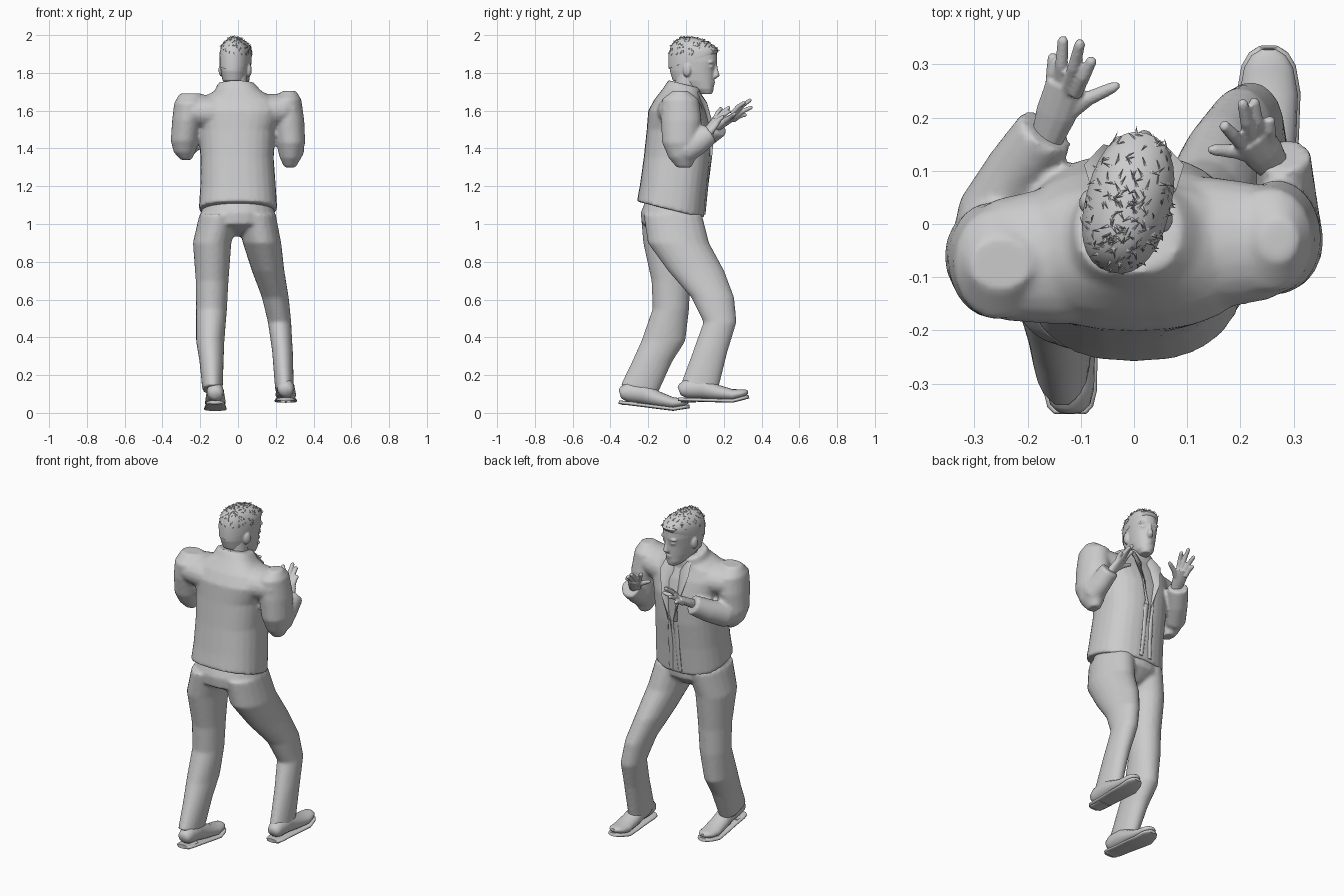
import bpy, bmesh, math, random
from mathutils import Vector

cube = bpy.data.objects.get("Cube")
if cube:
    bpy.data.objects.remove(cube, do_unlink=True)

grey = bpy.data.materials.new("plain grey")
grey.use_nodes = True
grey.diffuse_color = (.6, .6, .6, 1)
grey.node_tree.nodes["Principled BSDF"].inputs["Base Color"].default_value = grey.diffuse_color


def finish(name, bm, angle=50):
    """Turn a bmesh into a smooth shaded grey object."""
    bmesh.ops.recalc_face_normals(bm, faces=bm.faces)
    mesh = bpy.data.meshes.new(name)
    bm.to_mesh(mesh)
    bm.free()
    mesh.materials.append(grey)
    obj = bpy.data.objects.new(name, mesh)
    bpy.context.collection.objects.link(obj)
    bpy.ops.object.select_all(action='DESELECT')
    obj.select_set(True)
    bpy.context.view_layer.objects.active = obj
    bpy.ops.object.shade_smooth_by_angle(angle=math.radians(angle))
    return obj


def fuse(name, parts, voxel, repeat):
    """Join overlapping closed parts into one soft skin."""
    bpy.ops.object.select_all(action='DESELECT')
    for part in parts:
        part.select_set(True)
    obj = bpy.context.view_layer.objects.active = parts[0]
    bpy.ops.object.join()
    obj.name = name
    skin = obj.modifiers.new("skin", 'REMESH')
    skin.mode = 'VOXEL'
    skin.voxel_size = voxel
    skin.use_smooth_shade = True
    soften = obj.modifiers.new("soften", 'SMOOTH')
    soften.iterations = repeat
    return obj


def loft(name, rings, level=False, sides=20, power=2.0):
    """Skin rings of (x, y, z, half width, half depth, tilt).
    Level rings lie flat, the others stand square to the path."""
    bm = bmesh.new()
    centres = [Vector(ring[:3]) for ring in rings]
    loops = []
    for i, ring in enumerate(rings):
        side, other = Vector((1, 0, 0)), Vector((0, 1, 0))
        if not level:
            after = centres[min(i + 1, len(rings) - 1)]
            before = centres[max(i - 1, 0)]
            along = (after - before).normalized()
            side = along.cross(Vector((0, 0, 1))).normalized()
            other = side.cross(along)
        tilt = ring[5] if len(ring) > 5 else 0
        loop = []
        for k in range(sides):
            turn = math.tau * k / sides
            c, s = math.cos(turn), math.sin(turn)
            across = math.copysign(abs(c) ** (2 / power), c) * ring[3]
            deep = math.copysign(abs(s) ** (2 / power), s) * ring[4]
            point = centres[i] + side * across + other * deep
            point.z += tilt * deep
            loop.append(bm.verts.new(point))
        loops.append(loop)
    for low, high in zip(loops, loops[1:]):
        for k in range(sides):
            n = (k + 1) % sides
            bm.faces.new((low[k], low[n], high[n], high[k]))
    bm.faces.new(loops[0])
    bm.faces.new(loops[-1])
    return finish(name, bm)


def blob(name, place, size):
    """Stretched ball."""
    bm = bmesh.new()
    bmesh.ops.create_uvsphere(bm, u_segments=16, v_segments=10, radius=1)
    bmesh.ops.scale(bm, vec=size, verts=bm.verts)
    bmesh.ops.translate(bm, vec=place, verts=bm.verts)
    return finish(name, bm)


# Jacket: body with collar, shoulder yoke and two bent sleeves
body = [(0, -.082, 1.075, .208, .178, -.25), (0, -.067, 1.2, .2, .178),
        (-.005, -.048, 1.35, .194, .176), (-.005, -.038, 1.5, .203, .17),
        (0, -.048, 1.6, .235, .152), (0, -.045, 1.66, .205, .122),
        (0, -.02, 1.7, .125, .1, -.2), (-.01, -.008, 1.74, .098, .085, -.25)]
yoke = [(-.3, -.075, 1.6, .09, .06), (-.25, -.068, 1.595, .115, .085), (-.15, -.06, 1.59, .13, .095),
        (.15, -.035, 1.595, .125, .095), (.25, -.035, 1.605, .108, .085), (.3, -.035, 1.61, .085, .06)]
jacket = [
    loft("body", body, level=True, sides=28, power=2.4),
    loft("yoke", yoke),
    loft("left_upper_sleeve", [(.272, -.03, 1.705, .035, .04), (.255, -.03, 1.66, .08, .098),
                               (.268, -.025, 1.55, .083, .108), (.279, -.03, 1.43, .077, .097),
                               (.278, -.02, 1.35, .057, .072), (.275, -.01, 1.3, .03, .04)], level=True),
    loft("right_upper_sleeve", [(-.25, -.075, 1.69, .06, .05), (-.255, -.075, 1.64, .083, .105),
                                (-.27, -.067, 1.55, .079, .108), (-.283, -.06, 1.44, .073, .09),
                                (-.283, -.05, 1.38, .057, .067), (-.275, -.04, 1.34, .03, .04)], level=True),
    loft("left_lower_sleeve", [(.285, -.06, 1.37, .05, .05), (.288, .0, 1.395, .064, .072),
                               (.286, .06, 1.43, .056, .065), (.28, .13, 1.48, .052, .055)]),
    loft("right_lower_sleeve", [(-.3, -.06, 1.41, .05, .05), (-.27, .02, 1.425, .063, .07),
                                (-.22, .1, 1.465, .06, .063), (-.165, .175, 1.515, .057, .055)])]
fuse("jacket", jacket, .01, 3)

# Front edges and lapels of the open jacket
for label, s in (("left", 1), ("right", -1)):
    loft(label + "_lapel", [(s * .06, .062, 1.7, .02, .01), (s * .055, .096, 1.64, .042, .008),
                            (s * .035, .126, 1.5, .033, .008), (s * .022, .127, 1.36, .016, .008),
                            (s * .022, .11, 1.2, .014, .008), (s * .028, .094, 1.05, .014, .008)], sides=8)

# Trousers
trousers = [
    loft("hips", [(0, -.06, 1.16, .17, .14), (0, -.075, 1.06, .195, .165),
                  (-.005, -.075, 1.0, .2, .16), (-.005, -.06, .96, .12, .1), (-.005, -.04, .935, .05, .05)],
         level=True, sides=24),
    loft("left_leg", [(.1, -.07, 1.05, .1, .155), (.127, -.04, .9, .102, .163), (.16, .055, .75, .086, .149),
                      (.198, .142, .61, .071, .114), (.22, .18, .48, .062, .088),
                      (.235, .13, .33, .055, .092), (.247, .065, .115, .05, .097, -.27)], level=True),
    loft("right_leg", [(-.1, -.08, 1.05, .105, .16), (-.137, -.09, .9, .102, .137), (-.137, -.08, .7, .087, .103),
                       (-.14, -.08, .55, .082, .097), (-.147, -.12, .38, .075, .117),
                       (-.14, -.18, .27, .064, .107), (-.135, -.25, .12, .054, .097, -.27)], level=True)]
fuse("trousers", trousers, .01, 5)


# Shoes: rings run from heel to toe as (distance, height, half width, half thickness)
def shoe(label, x, heel, base, slope):
    shape = [(0, .055, .026, .022), (.012, .06, .038, .036), (.04, .07, .045, .05), (.12, .075, .047, .055),
             (.2, .055, .052, .04), (.28, .044, .055, .03), (.33, .038, .046, .022),
             (.353, .038, .032, .015), (.364, .036, .014, .008)]
    upper, sole = [], []
    for d, h, w, t in shape:
        floor = base + slope * d + max(0, d - .28) * .3
        upper.append((x, heel + d, floor + h, w, t))
        sole.append((x, heel + d * 1.03 - .006, floor + .012, w + .005, .01))
    loft(label + "_shoe", upper)
    loft(label + "_sole", sole, power=3)
    loft(label + "_heel", [(x, heel + d, base + .006, .038, .01) for d in (.01, .09)], power=4)
    loft(label + "_ankle", [(x, heel + .09, base + h, .036, .045) for h in (.06, .13)], level=True)


shoe("left", .253, -.036, .06, -.03)
shoe("right", -.12, -.35, .045, -.13)


# Hands: palm, four fingers and a thumb
def hand(label, wrist, knuckles, tips, thumb):
    wrist, knuckles = Vector(wrist), Vector(knuckles)
    first, last = Vector(tips[0]), Vector(tips[-1])
    spread = (last - first).normalized() * .019
    middle = (wrist + knuckles) / 2
    start = wrist - (knuckles - wrist) * .3
    parts = [loft("palm", [(*start, .028, .026), (*wrist, .03, .025), (*middle, .039, .023),
                           (*knuckles, .039, .017)], sides=12)]
    for i, tip in enumerate(tips):
        root = knuckles + spread * (i - 1.5) - (knuckles - wrist) * .15
        tip = Vector(tip)
        bend = (root + tip) / 2 + Vector((0, 0, .008))
        parts.append(loft("finger", [(*root, .014, .013), (*bend, .0125, .0125),
                                     (*tip.lerp(bend, .12), .0105, .0105), (*tip, .006, .006)], sides=8))
    tip = Vector(thumb)
    parts.append(loft("thumb", [(*wrist.lerp(knuckles, .3), .02, .018), (*middle.lerp(tip, .5), .0145, .0145),
                                (*tip.lerp(middle, .1), .011, .011), (*tip, .006, .006)], sides=8))
    fuse(label + "_hand", parts, .004, 2)


hand("left", (.265, .105, 1.47), (.222, .162, 1.55),
     [(.166, .188, 1.615), (.203, .232, 1.62), (.225, .235, 1.6), (.255, .2, 1.57)], (.14, .14, 1.56))
hand("right", (-.165, .155, 1.51), (-.127, .262, 1.575),
     [(-.077, .312, 1.645), (-.1, .345, 1.66), (-.133, .352, 1.62), (-.152, .32, 1.58)], (-.028, .262, 1.585))

# Head, built facing straight ahead and turned afterwards
loft("neck", [(-.005, -.015, 1.62, .065, .065), (-.01, .0, 1.7, .06, .062), (-.01, .01, 1.8, .06, .067)], level=True)
skull = [(0, .105, 1.688, .028, .03), (0, .078, 1.715, .049, .066), (0, .036, 1.76, .065, .112),
         (0, .03, 1.81, .073, .121), (0, .035, 1.86, .077, .128), (0, .033, 1.905, .077, .128),
         (0, .028, 1.94, .066, .108), (0, .015, 1.967, .042, .07), (0, .01, 1.978, .015, .03)]
face = [loft("skull", skull, level=True, sides=28, power=2.3),
        loft("nose", [(0, .152, 1.86, .009, .01), (0, .157, 1.82, .011, .012),
                      (0, .16, 1.785, .018, .018), (0, .148, 1.77, .013, .012)], level=True, sides=10),
        blob("upper_lip", (0, .139, 1.751), (.025, .014, .007)),
        blob("lower_lip", (0, .137, 1.739), (.021, .014, .007)),
        blob("chin", (0, .122, 1.708), (.028, .022, .018))]
for s in (1, -1):
    face.append(blob("eye", (s * .033, .137, 1.833), (.015, .015, .009)))
    face.append(blob("brow", (s * .034, .141, 1.857), (.026, .016, .009)))
    face.append(blob("ear", (s * .076, .02, 1.815), (.014, .022, .034)))
head = [fuse("head", face, .005, 2)]

# Short hair: a cap with a sloping hairline
cap = [(0, .03, 1.86, .078, .128, .3), (0, .036, 1.905, .08, .135, .1), (0, .033, 1.94, .072, .12),
       (0, .022, 1.967, .052, .088), (0, .01, 1.983, .03, .05), (0, .005, 1.988, .012, .02)]
hair = loft("hair", cap, level=True, sides=28, power=2.3)
head.append(hair)

# Small tufts lying along the hair
random.seed(4)
tops = [face for face in hair.data.polygons if face.normal.z > .15]
tufts = bmesh.new()
for n in range(190):
    spot = random.choice(tops)
    p, q, r = [hair.data.vertices[i].co for i in spot.vertices[:3]]
    root = p.lerp(q, random.random()).lerp(r, random.random())
    out = spot.normal
    lean = out.cross(Vector((random.uniform(-1, 1), random.uniform(-1, 1), 0))).normalized()
    wide = out.cross(lean) * .003
    corners = [root + wide, root - wide, root + lean * .01 + out * .005, root + lean * .02 + out * .006]
    a, b, c, d = [tufts.verts.new(corner) for corner in corners]
    for corner in ((a, b, c), (a, b, d), (b, c, d), (c, a, d)):
        tufts.faces.new(corner)
head.append(finish("hair_tufts", tufts, 20))

for part in head:
    part.rotation_euler.z = -.25
    part.location = (-.02, .005, 0)
